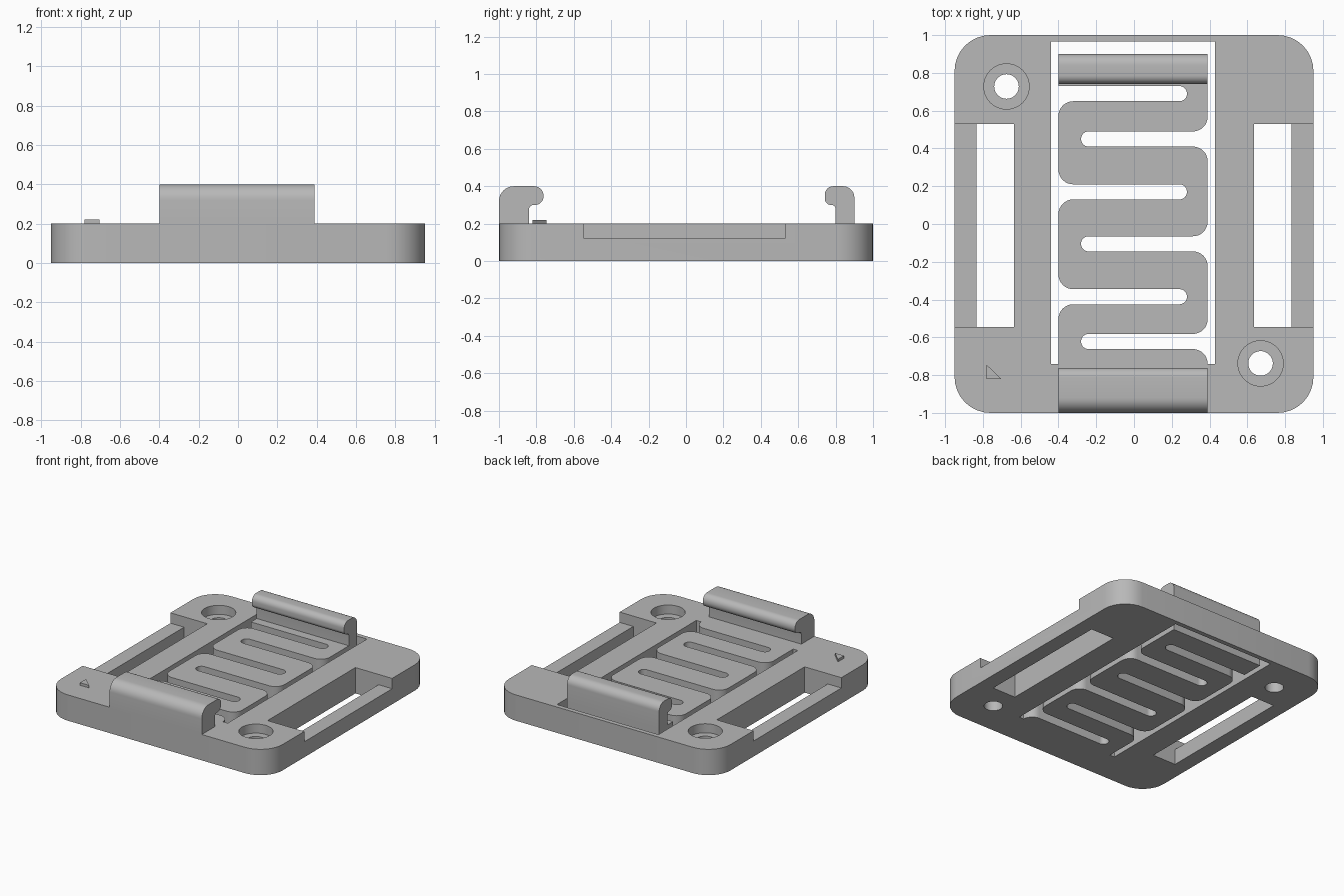
import bpy, bmesh, math
from mathutils import Vector

cube = bpy.data.objects.get("Cube")
if cube:
    bpy.data.objects.remove(cube, do_unlink=True)

grey = bpy.data.materials.new("matte grey")
grey.use_nodes = True
colour = (0.48, 0.48, 0.48, 1)
grey.diffuse_color = colour
grey.node_tree.nodes["Principled BSDF"].inputs["Base Color"].default_value = colour


def rounded(corners, steps=8):
    """Outline from (a, b, radius) right-angled corners."""
    out = []
    for i, (a, b, r) in enumerate(corners):
        p = Vector((a, b))
        if r == 0:
            out.append(p)
            continue
        u = (Vector(corners[i - 1][:2]) - p).normalized()
        v = (Vector(corners[(i + 1) % len(corners)][:2]) - p).normalized()
        c = p + (u + v) * r
        for k in range(steps + 1):
            t = math.pi / 2 * k / steps
            out.append(c - r * (v * math.cos(t) + u * math.sin(t)))
    return out


def rect(x0, x1, y0, y1, r=0):
    return rounded([(x0, y0, r), (x1, y0, r), (x1, y1, r), (x0, y1, r)])


def circle(x, y, r, n=48):
    return [Vector((x + r * math.cos(math.tau * k / n),
                    y + r * math.sin(math.tau * k / n))) for k in range(n)]


def prism(name, outline, low, high, axis="z"):
    """Extrude an outline along z, or a (y, z) profile along x."""
    bm = bmesh.new()
    place = (lambda p: (p.x, p.y, low)) if axis == "z" else (lambda p: (low, p.x, p.y))
    step = (0, 0, high - low) if axis == "z" else (high - low, 0, 0)
    face = bm.faces.new([bm.verts.new(place(p)) for p in outline])
    new = bmesh.ops.extrude_face_region(bm, geom=[face])["geom"]
    bmesh.ops.translate(bm, vec=step, verts=[g for g in new if isinstance(g, bmesh.types.BMVert)])
    bmesh.ops.recalc_face_normals(bm, faces=bm.faces)
    mesh = bpy.data.meshes.new(name)
    bm.to_mesh(mesh)
    bm.free()
    mesh.materials.append(grey)
    obj = bpy.data.objects.new(name, mesh)
    bpy.context.collection.objects.link(obj)
    return obj


def activate(obj):
    bpy.ops.object.select_all(action="DESELECT")
    obj.select_set(True)
    bpy.context.view_layer.objects.active = obj


def cut(target, outline, low, high):
    cutter = prism("cutter", outline, low, high)
    cutter.hide_render = True
    activate(target)
    mod = target.modifiers.new("cut", "BOOLEAN")
    mod.operation = "DIFFERENCE"
    mod.solver = "EXACT"
    mod.object = cutter
    bpy.ops.object.modifier_apply(modifier=mod.name)
    bpy.data.objects.remove(cutter, do_unlink=True)


TOP = 0.2
LEFT, RIGHT = -0.4, 0.39
FRONT = -0.74

# Base plate with rounded corners
plate = prism("base_plate", rect(-0.95, 0.95, -1, 1, 0.19), 0, TOP)

# Gap around the zigzag spring: window border, then the spring's two sides
gap = [(LEFT, FRONT, 0), (-0.44, FRONT, 0), (-0.44, 0.965, 0),
       (0.43, 0.965, 0), (0.43, FRONT, 0), (RIGHT, FRONT, 0)]
half, bend, end = 0.04, 0.078, 0.28
for y in (-0.622, -0.105, 0.45):
    gap += [(RIGHT, y - half, bend), (-end, y - half, half - 0.001),
            (-end, y + half, half - 0.001), (RIGHT, y + half, bend)]
gap += [(RIGHT, 0.9, 0), (LEFT, 0.9, 0)]
for y in (0.69, 0.17, -0.385):
    gap += [(LEFT, y + half, 0 if y > 0.6 else bend), (end, y + half, half - 0.001),
            (end, y - half, half - 0.001), (LEFT, y - half, bend)]
cut(plate, rounded(gap), -0.1, 0.3)

# Strap slots with lowered outer rails
for s in (-1, 1):
    inner, outer, far = sorted((s * 0.635, s * 0.833, s * 1.1), key=abs)
    cut(plate, rect(*sorted((inner, outer)), -0.545, 0.53), -0.1, 0.3)
    cut(plate, rect(*sorted((s * 0.73, far)), -0.545, 0.53), 0.12, 0.3)

# Counterbored screw holes
for x, y in ((-0.675, 0.728), (0.67, -0.738)):
    cut(plate, circle(x, y, 0.12), 0.13, 0.3)
    cut(plate, circle(x, y, 0.065), -0.1, 0.3)

# Clip hooks at the front edge and at the free end of the spring
front_hook = prism("front_hook", rounded([
    (-1, TOP, 0), (-1, 0.4, 0.08), (-0.762, 0.4, 0.05), (-0.762, 0.3, 0.045),
    (-0.84, 0.3, 0.025), (-0.84, TOP, 0)]), LEFT, RIGHT, "x")
back_hook = prism("back_hook", rounded([
    (0.9, TOP, 0), (0.9, 0.4, 0.06), (0.742, 0.4, 0.045), (0.742, 0.3, 0.033),
    (0.8, 0.3, 0.023), (0.8, TOP, 0)]), LEFT, RIGHT, "x")

# Raised corner marker
prism("corner_marker", [Vector(p) for p in ((-0.78, -0.82), (-0.703, -0.82), (-0.78, -0.745))],
      TOP, 0.22)

for obj in (plate, front_hook, back_hook):
    activate(obj)
    bpy.ops.object.shade_smooth_by_angle(angle=math.radians(30))
